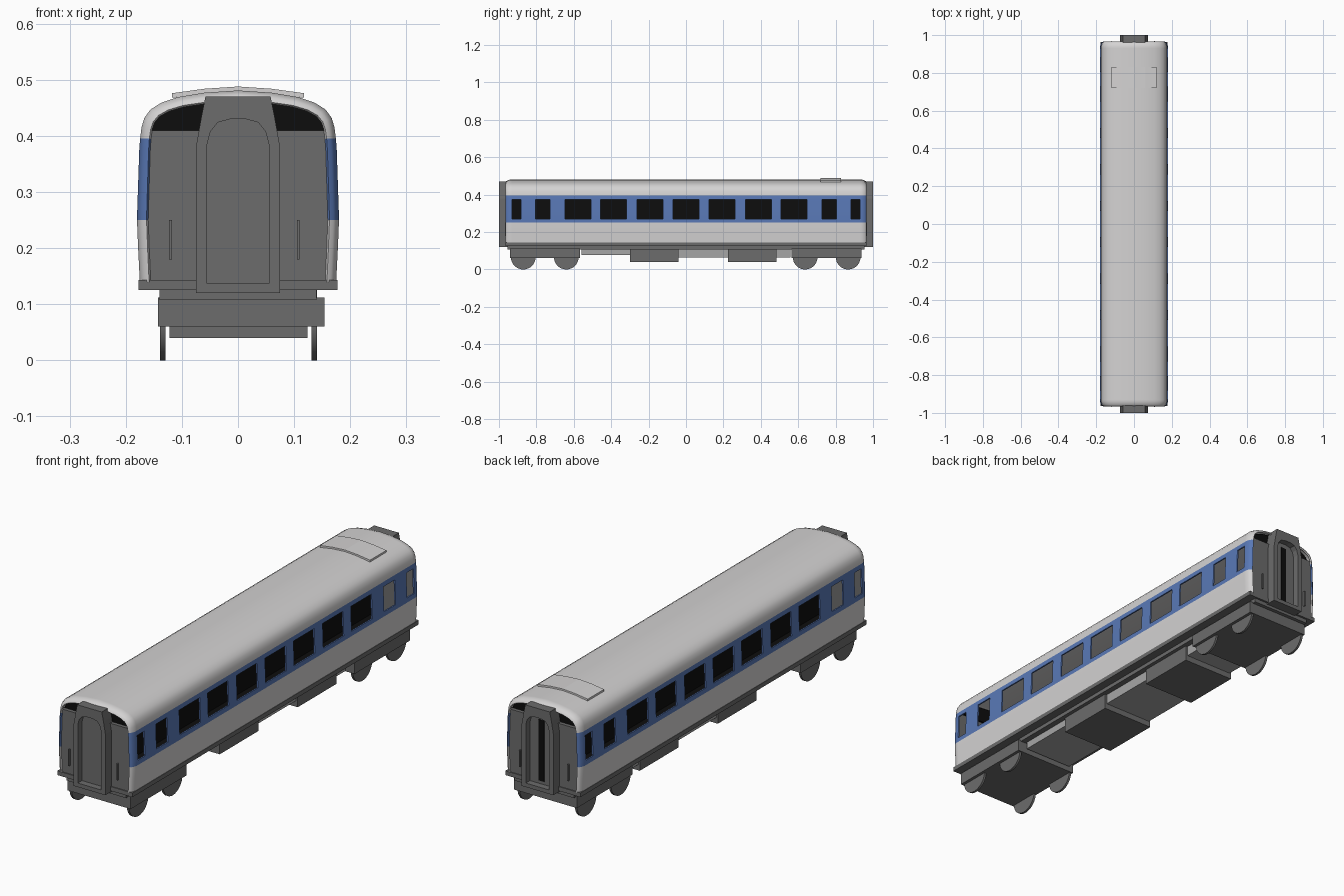
import bpy, bmesh, math

if "Cube" in bpy.data.objects:
    bpy.data.objects.remove(bpy.data.objects["Cube"])

def material(name, col):
    m = bpy.data.materials.new(name)
    m.diffuse_color = (*col, 1)
    m.use_nodes = True
    m.node_tree.nodes["Principled BSDF"].inputs["Base Color"].default_value = m.diffuse_color
    return m

LIGHT = material("light_grey", (0.66, 0.65, 0.65))
BLUE = material("band_blue", (0.10, 0.19, 0.47))
DARK = material("dark_grey", (0.15, 0.15, 0.15))
MID = material("mid_grey", (0.38, 0.38, 0.38))
BLACK = material("black", (0.004, 0.004, 0.004))

def finish(name, bm, *mats, recalc=True):
    if recalc:
        bmesh.ops.recalc_face_normals(bm, faces=bm.faces[:])
    me = bpy.data.meshes.new(name)
    bm.to_mesh(me)
    bm.free()
    for m in mats:
        me.materials.append(m)
    ob = bpy.data.objects.new(name, me)
    bpy.context.collection.objects.link(ob)
    return ob

def smooth(ob):
    bpy.ops.object.select_all(action='DESELECT')
    ob.select_set(True)
    bpy.context.view_layer.objects.active = ob
    for m in list(ob.modifiers):
        bpy.ops.object.modifier_apply(modifier=m.name)
    bpy.ops.object.shade_smooth_by_angle(angle=math.radians(30))

def prism(name, pts, y0, y1, mat):
    """Extrude an x-z outline along y."""
    bm = bmesh.new()
    a, b = ([bm.verts.new((x, y, z)) for x, z in pts] for y in (y0, y1))
    n = len(pts)
    bm.faces.new(a)
    bm.faces.new(b[::-1])
    for i in range(n):
        k = (i + 1) % n
        bm.faces.new((a[i], a[k], b[k], b[i]))
    return finish(name, bm, mat)

def box(name, x0, x1, y0, y1, z0, z1, mat):
    return prism(name, [(x0, z0), (x1, z0), (x1, z1), (x0, z1)], y0, y1, mat)

def mirrored(half):
    """Half outline on +x (bottom to top) completed on -x."""
    return half + [(-x, z) for x, z in reversed(half) if x > 1e-6]

# Body shell: cross-section lofted along y, windows left open
half = [(.175, .14), (.178, .20), (.18, .25), (.1795, .27), (.176, .375), (.1745, .395),
        (.172, .415), (.167, .432), (.156, .447), (.137, .459), (.108, .469),
        (.06, .477), (0, .481)]
section = mirrored(half)
edges = [.07, .122, .262, .318, .456, .508, .648, .728, .805, .882, .93]
windows = [(-.07, .07)] + [(edges[i], edges[i + 1]) for i in range(1, 11, 2)]
windows += [(-b, -a) for a, b in windows[1:]]
inset = {.94: 0, .956: .005, .962: .010, .966: .017}
ys = sorted([s * y for y in edges + list(inset) for s in (1, -1)])
bm = bmesh.new()
rows = []
for y in ys:
    o = inset.get(abs(y), 0)
    rows.append([bm.verts.new((x * (1 - o / .18), y, z - o * max(0, z - .4) / .08))
                 for x, z in section])
for j in range(len(ys) - 1):
    ymid = (ys[j] + ys[j + 1]) / 2
    for i in range(len(section) - 1):
        zmid = (section[i][1] + section[i + 1][1]) / 2
        if .27 < zmid < .375 and any(a < ymid < b for a, b in windows):
            continue
        f = bm.faces.new((rows[j][i], rows[j + 1][i], rows[j + 1][i + 1], rows[j][i + 1]))
        f.material_index = 1 if .25 < zmid < .395 else 0
body = finish("body_shell", bm, LIGHT, BLUE, recalc=False)
sol = body.modifiers.new("wall", 'SOLIDIFY')
sol.thickness = .006
sol.offset = -1
smooth(body)

# Curved roof hatch following the roof
top = [(.118, .468), (.118, .476), (.06, .484), (0, .488), (-.06, .484), (-.118, .476), (-.118, .468)]
prism("roof_hatch", top + [(-.06, .474), (0, .478), (.06, .474)], .72, .83, LIGHT)

# Interior: dark floor and centre partition seen through the windows
box("floor", -.168, .168, -.945, .945, .143, .15, BLACK)
box("interior_partition", -.003, .003, -.94, .94, .15, .40, BLACK)

# Underframe
box("sill", -.177, .177, -.964, .964, .125, .143, DARK)
box("underframe", -.14, .14, -.955, .955, .108, .126, DARK)

# Equipment boxes under the floor
for y0, y1 in ((-.30, -.04), (.225, .485)):
    box("equipment_box", -.122, .124, y0, y1, .04, .125, DARK)
box("equipment_tray_front", -.115, .115, -.56, -.04, .077, .126, MID)
box("equipment_tray_rear", -.115, .115, -.04, .56, .065, .126, MID)

# Bogies and wheels
for y in (-.755, .752):
    box("bogie", -.143, .154, y - .187, y + .187, .06, .112, DARK)
    for dy in (-.115, .115):
        for x in (-.134, .136):
            bm = bmesh.new()
            bmesh.ops.create_cone(bm, cap_ends=True, segments=32, radius1=.066,
                                  radius2=.066, depth=.01)
            for v in bm.verts:
                v.co = (v.co.z + x, v.co.x + y + dy, v.co.y + .066)
            smooth(finish("wheel", bm, DARK))

# Both ends: wall, dark upper opening, gangway frame, door, handrails
outer = mirrored([(.075, .12), (.075, .38), (.066, .43), (.058, .47), (.02, .47)])
inner = mirrored([(.055, .137), (.055, .385), (.049, .408), (.036, .424), (.014, .43)])
upper = mirrored([(.160, .40)] + [(x * .925, z - .013) for x, z in half[6:]])
for s, end in ((-1, "front"), (1, "rear")):
    box(end + "_end_wall", -.163, .163, s * .945, s * .96, .126, .41, DARK)
    prism(end + "_upper_opening", upper, s * .935, s * .943, BLACK)
    # Ring-shaped gangway frame
    bm = bmesh.new()
    loops = [[bm.verts.new((x, s * y, z)) for x, z in pts]
             for pts, y in ((outer, .945), (outer, 1.0), (inner, 1.0), (inner, .945))]
    n = len(outer)
    for k in range(4):
        a, b = loops[k], loops[(k + 1) % 4]
        for i in range(n):
            m = (i + 1) % n
            bm.faces.new((a[i], a[m], b[m], b[i]))
    finish(end + "_gangway", bm, DARK)
    prism(end + "_door", inner, s * .95, s * .972, DARK)
    for x in (-.122, .106 + .001):
        x = -.123 if x < 0 else .105
        box(end + "_handrail", x, x + .005, s * .958, s * .968, .18, .25, DARK)
# Dark gap in the rear door
box("rear_door_gap", -.013, .013, .971, .974, .15, .41, BLACK)
